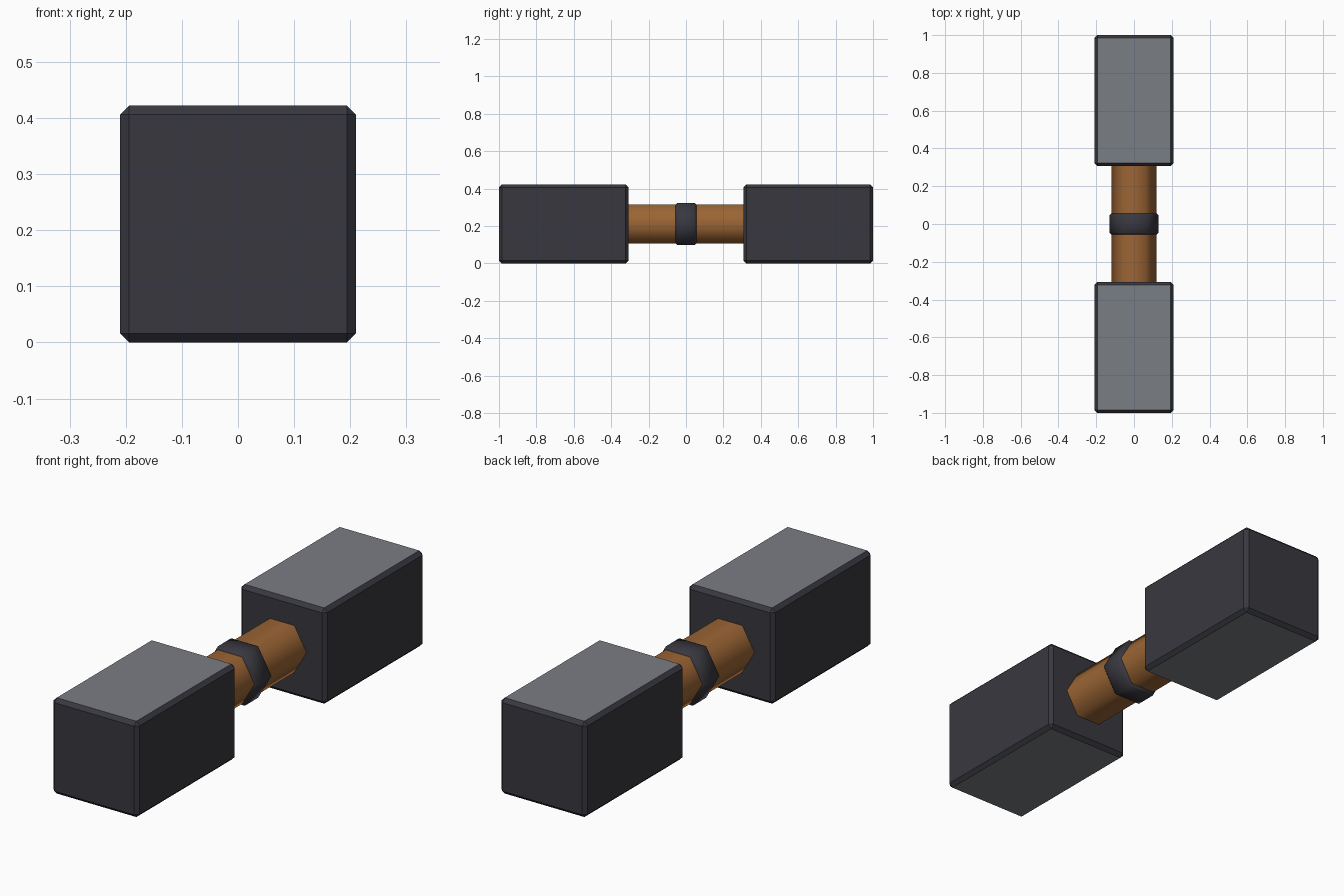
import bpy, bmesh, math
from mathutils import Matrix

if "Cube" in bpy.data.objects:
    bpy.data.objects.remove(bpy.data.objects["Cube"])


def material(name, rgb):
    m = bpy.data.materials.new(name)
    m.diffuse_color = (*rgb, 1)
    m.use_nodes = True
    m.node_tree.nodes["Principled BSDF"].inputs["Base Color"].default_value = m.diffuse_color
    return m


dark = material("dark_rubber", (0.04, 0.039, 0.05))
grey = material("grey_pad", (0.195, 0.205, 0.23))
brown = material("brown_grip", (0.33, 0.13, 0.035))
MID_Z = 0.211


def add_object(name, bm, mats):
    me = bpy.data.meshes.new(name)
    bmesh.ops.recalc_face_normals(bm, faces=bm.faces)
    bm.to_mesh(me)
    bm.free()
    for m in mats:
        me.materials.append(m)
    ob = bpy.data.objects.new(name, me)
    bpy.context.collection.objects.link(ob)
    return ob


def chamfer(bm, edges, size):
    bmesh.ops.bevel(bm, geom=edges, offset=size, segments=1, affect='EDGES')
    bm.normal_update()


# chamfered end block with grey top and bottom panels
def end_block(name, y):
    bm = bmesh.new()
    bmesh.ops.create_cube(bm, size=1, matrix=Matrix.Translation((0, y, MID_Z))
                          @ Matrix.Diagonal((0.42, 0.693, 0.422, 1)))
    chamfer(bm, bm.edges[:], 0.016)
    for f in bm.faces:
        f.material_index = int(abs(f.normal.z) > 0.9)
    add_object(name, bm, (dark, grey))


# six-sided bar lying along y, with corners on the left and right
def hex_bar(name, radius, length, mat, bevel=0):
    bm = bmesh.new()
    bmesh.ops.create_cone(bm, cap_ends=True, segments=6, radius1=radius,
                          radius2=radius, depth=length)
    corner = max(bm.verts, key=lambda v: v.co.x).co
    turn = Matrix.Rotation(-math.atan2(corner.y, corner.x), 4, 'Z')
    if abs(corner.y) > 0.01 * radius and abs(corner.x) < 0.99 * radius:
        bm.transform(turn)
    if bevel:
        bm.normal_update()
        rims = [e for e in bm.edges
                if abs(e.verts[0].co.z - e.verts[1].co.z) < 1e-4]
        chamfer(bm, rims, bevel)
    bm.transform(Matrix.Translation((0, 0, MID_Z)) @ Matrix.Rotation(math.pi / 2, 4, 'X'))
    ob = add_object(name, bm, (mat,))
    bpy.ops.object.select_all(action='DESELECT')
    bpy.context.view_layer.objects.active = ob
    ob.select_set(True)
    bpy.ops.object.shade_smooth_by_angle(angle=math.radians(65))


end_block("front_weight", -0.6535)
end_block("back_weight", 0.6535)
hex_bar("handle", 0.119, 0.63, brown)
hex_bar("centre_ring", 0.131, 0.112, dark, 0.01)
